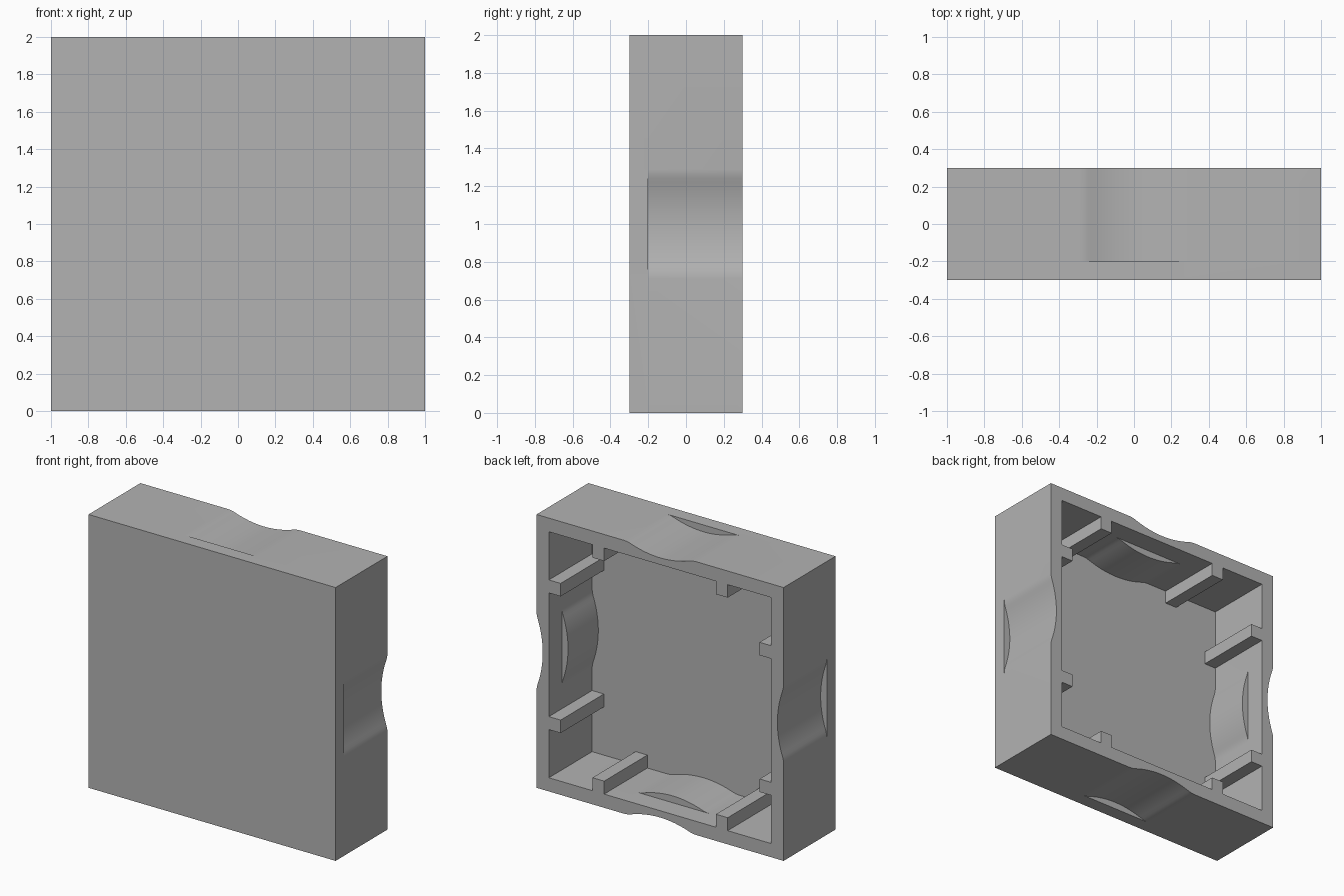
import bpy, bmesh, math
from mathutils import Matrix, Vector

old = bpy.data.objects.get("Cube")
if old:
    bpy.data.objects.remove(old, do_unlink=True)

grey = bpy.data.materials.new("plain grey")
grey.use_nodes = True
colour = (0.45, 0.45, 0.45, 1)
grey.diffuse_color = colour
grey.node_tree.nodes["Principled BSDF"].inputs["Base Color"].default_value = colour

HALF, WALL, RIB = 1.0, 0.1, 0.095      # overall half size, wall and rib thickness
FRONT, FLOOR, STEP, BACK = -0.3, -0.2, 0.15, 0.3
DENT, CREST, DEPTH = 0.29, 0.24, 0.05  # dent half width, steepest point, depth
SEGMENTS = 24


def dent_depth(t):
    """Shallow arc that blends into the flat wall at its ends."""
    t = abs(t)
    if t >= DENT:
        return 0
    scale = 2 * DEPTH / (CREST * DENT)
    if t > CREST:
        return scale * CREST / (DENT - CREST) * (DENT - t) ** 2 / 2
    return DEPTH - scale * t * t / 2


def outline(bm, half, y, dented):
    """Square loop of vertices at depth y, optionally dented on each side."""
    verts = []
    for side in range(4):
        turn = Matrix.Rotation(side * math.pi / 2, 3, "Y")
        points = [(-half, half)]
        for i in range(SEGMENTS + 1):
            t = DENT * (2 * i / SEGMENTS - 1)
            points.append((t, half - (dent_depth(t) if dented else 0)))
        for x, z in points:
            verts.append(bm.verts.new(turn @ Vector((x, y, z)) + Vector((0, 0, HALF))))
    return verts


def finish(bm, name):
    bmesh.ops.remove_doubles(bm, verts=bm.verts, dist=1e-5)
    bmesh.ops.recalc_face_normals(bm, faces=bm.faces)
    mesh = bpy.data.meshes.new(name)
    bm.to_mesh(mesh)
    bm.free()
    mesh.materials.append(grey)
    obj = bpy.data.objects.new(name, mesh)
    bpy.context.collection.objects.link(obj)
    return obj


# Shell: open-backed box, skinned from the front plate round the rim to the floor
bm = bmesh.new()
inner = HALF - WALL
loops = [outline(bm, *ring) for ring in (
    (HALF, FRONT, False), (HALF, FLOOR, False), (HALF, FLOOR, True), (HALF, BACK, True),
    (inner, BACK, False), (inner, STEP, False), (inner, STEP, True), (inner, FLOOR, True))]
for a, b in zip(loops, loops[1:]):
    for i in range(len(a)):
        j = (i + 1) % len(a)
        bm.faces.new((a[i], a[j], b[j], b[i]))
bm.faces.new(loops[0])
bm.faces.new(loops[-1])
shell = finish(bm, "open_box_shell")

bpy.ops.object.select_all(action="DESELECT")
shell.select_set(True)
bpy.context.view_layer.objects.active = shell
bpy.ops.object.shade_smooth_by_angle(angle=math.radians(30))

# Ribs: two square bars along the inside of each wall
for side, wall in enumerate(("top", "left", "bottom", "right")):
    for number, x in enumerate((-0.5, 0.5), 1):
        bm = bmesh.new()
        bmesh.ops.create_cube(bm, size=1)
        bmesh.ops.scale(bm, vec=(RIB, BACK - FLOOR, RIB), verts=bm.verts)
        bmesh.ops.translate(bm, vec=(x, (BACK + FLOOR) / 2, inner - RIB / 2), verts=bm.verts)
        bmesh.ops.rotate(bm, matrix=Matrix.Rotation(side * math.pi / 2, 3, "Y"), verts=bm.verts)
        bmesh.ops.translate(bm, vec=(0, 0, HALF), verts=bm.verts)
        finish(bm, f"{wall}_wall_rib_{number}")
